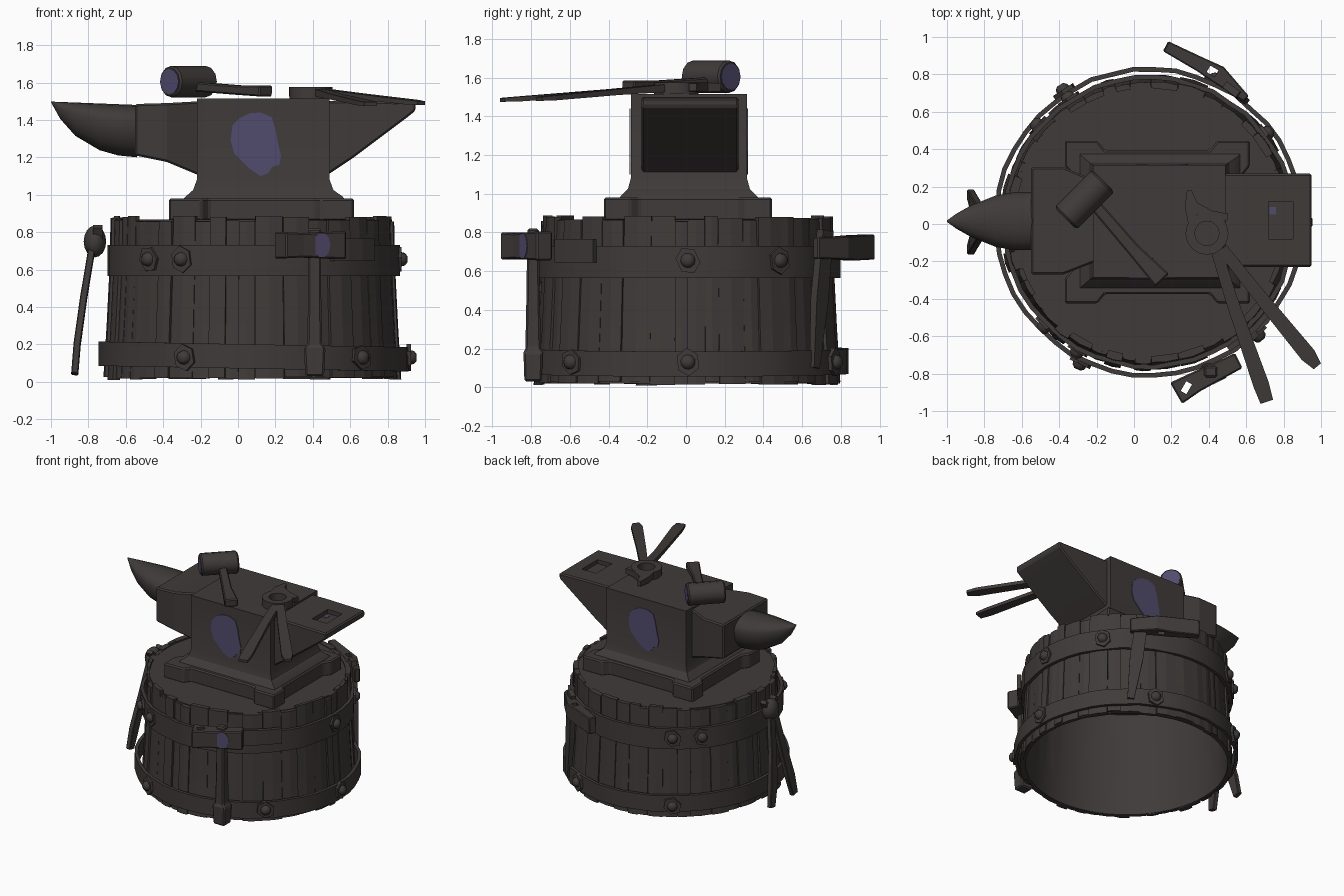
import bpy, bmesh, math, random
from math import sin, cos, pi, radians
from mathutils import Vector, Matrix

random.seed(4)
if "Cube" in bpy.data.objects:
    bpy.data.objects.remove(bpy.data.objects["Cube"])


def material(name, colour):
    m = bpy.data.materials.new(name)
    m.use_nodes = True
    m.diffuse_color = (*colour, 1)
    m.node_tree.nodes["Principled BSDF"].inputs["Base Color"].default_value = (*colour, 1)
    return m


DARK = material("dark brown", (0.05, 0.043, 0.041))
PURPLE = material("worn purple", (0.083, 0.07, 0.15))
CENTRE = Vector((0.08, 0.01, 0))


def finish(name, bm, mat=DARK, smooth=0, bevel=0):
    bmesh.ops.recalc_face_normals(bm, faces=bm.faces)
    me = bpy.data.meshes.new(name)
    bm.to_mesh(me)
    bm.free()
    me.materials.append(mat)
    ob = bpy.data.objects.new(name, me)
    bpy.context.collection.objects.link(ob)
    bpy.ops.object.select_all(action="DESELECT")
    ob.select_set(True)
    bpy.context.view_layer.objects.active = ob
    if bevel:
        mod = ob.modifiers.new("worn edges", "BEVEL")
        mod.width, mod.segments = bevel, 1
    if smooth:
        bpy.ops.object.shade_smooth_by_angle(angle=radians(smooth))
    return ob


def add_loft(bm, rings, closed=False):
    vs = [[bm.verts.new(p) for p in ring] for ring in rings]
    n = len(vs[0])
    for a, b in list(zip(vs, vs[1:])) + ([(vs[-1], vs[0])] if closed else []):
        for i in range(n):
            bm.faces.new((a[i], a[(i + 1) % n], b[(i + 1) % n], b[i]))
    if not closed:
        bm.faces.new(vs[0])
        bm.faces.new(vs[-1])


def loft(name, rings, mat=DARK, smooth=0, bevel=0, closed=False):
    bm = bmesh.new()
    add_loft(bm, rings, closed)
    return finish(name, bm, mat, smooth, bevel)


def prism(name, pts, low, high, frame=Matrix(), **kw):
    return loft(name, [[frame @ Vector((x, y, h)) for x, y in pts] for h in (low, high)], **kw)


def oval(rx, ry, n=16):
    return [(rx * cos(t), ry * sin(t)) for t in (2 * pi * i / n for i in range(n))]


def bar(name, stations, up=(0, 0, 1), **kw):
    """Rectangular bar through stations of (point, width, height)."""
    pts = [Vector(s[0]) for s in stations]
    rings = []
    for i, (_, w, h) in enumerate(stations):
        d = (pts[min(i + 1, len(pts) - 1)] - pts[max(i - 1, 0)]).normalized()
        side = d.cross(Vector(up)).normalized()
        top = side.cross(d)
        rings.append([pts[i] + side * a * w / 2 + top * b * h / 2
                      for a, b in ((-1, -1), (1, -1), (1, 1), (-1, 1))])
    return loft(name, rings, **kw)


def cut(target, location, size, angle=0):
    bpy.ops.mesh.primitive_cube_add(size=1, location=location, rotation=(0, 0, angle))
    cutter = bpy.context.object
    cutter.scale = size
    cutter.hide_render = True
    mod = target.modifiers.new("hole", "BOOLEAN")
    mod.operation, mod.object, mod.solver = "DIFFERENCE", cutter, "EXACT"
    bpy.context.view_layer.objects.active = target
    for m in list(target.modifiers):
        bpy.ops.object.modifier_apply(modifier=m.name)
    bpy.data.objects.remove(cutter)


def polar(deg, r, z):
    return CENTRE + Vector((r * cos(radians(deg)), r * sin(radians(deg)), z))


# Stump: irregular staves around a thin open-bottomed wall
bm = bmesh.new()
angle = 0
while angle < 359:
    step = min(random.uniform(5, 12), 360 - angle)
    if 360 - angle - step < 4:
        step = 360 - angle
    out, top = random.uniform(-0.01, 0.012), random.uniform(0.855, 0.887)
    rings = []
    for z, r in ((random.uniform(0.01, 0.03), 0.785), (0.3, 0.768), (0.62, 0.752), (top, 0.747)):
        rings.append([polar(angle + f * step, rr, z) for f, rr in
                      ((0.01, r - 0.03), (0.01, r + out), (0.5, r + out + 0.004), (0.99, r + out), (0.99, r - 0.03))])
    add_loft(bm, rings)
    angle += step
finish("stump_staves", bm)
loft("stump_wall", [[polar(a, r, z) for r, z in ((0.75, 0.02), (0.772, 0.02), (0.735, 0.86), (0.71, 0.86))]
                    for a in range(0, 360, 6)], smooth=30, closed=True)
circle = [polar(a, 0.725, 0).xy for a in range(0, 360, 6)]
prism("stump_top", circle, 0.85, 0.867)

# Iron bands, slightly tilted
for name, r, low, high, tilt in (("upper_band", 0.785, 0.565, 0.73, 0.0), ("lower_band", 0.83, 0.07, 0.2, -0.015)):
    rings = []
    for a in range(0, 360, 8):
        dz = tilt * cos(radians(a))
        rr = r + random.uniform(-0.006, 0.006)
        rings.append([polar(a, q, z + dz) for q, z in
                      ((rr - 0.025, low), (rr, low), (rr, high), (rr - 0.025, high))])
    loft(name, rings, smooth=30, closed=True)

# Bolts: rough washer with a domed head
BOLTS = [(a, 0.78, 0.655) for a in (0, 37, 123, 139, 225, 241)]
BOLTS += [(a, 0.83, 0.13) for a in (0, 65, 123, 244, 314)]
for i, (a, r, z) in enumerate(BOLTS):
    frame = (Matrix.Translation(polar(a, r - 0.01, z)) @ Matrix.Rotation(radians(a), 4, "Z")
             @ Matrix.Rotation(pi / 2, 4, "Y") @ Matrix.Rotation(random.random(), 4, "Z"))
    prism(f"bolt_plate_{i}", oval(0.073, 0.062, 6), 0, 0.025, frame)
    loft(f"bolt_head_{i}", [[frame @ Vector((x, y, h)) for x, y in oval(q, q, 10)]
                            for q, h in ((0.04, 0.02), (0.034, 0.042), (0.018, 0.055))], smooth=50)

# Anvil foot with raised corners and recessed sides
quarter = [(0.495, 0.3), (0.495, 0.435), (0.32, 0.435), (0.28, 0.385)]
foot = [(0.455, 0.25)] + quarter
foot += [(-x, y) for x, y in reversed(foot)]
foot += [(-x, -y) for x, y in foot]
anvil = Matrix.Translation((0.125, 0.01, 0))
prism("anvil_foot", foot, 0.86, 0.98, anvil, bevel=0.01)

# Anvil waist and block
loft("anvil_body", [[(x0, y0, z), (x1, y0, z), (x1, y1, z), (x0, y1, z)] for z, x0, x1, y0, y1 in (
    (0.96, -0.31, 0.58, -0.36, 0.39), (0.99, -0.28, 0.56, -0.335, 0.365), (1.025, -0.24, 0.51, -0.3, 0.33),
    (1.08, -0.22, 0.49, -0.285, 0.315), (1.515, -0.22, 0.49, -0.285, 0.315))], smooth=25)


def x_section(x, y0, y1, z0, z1):
    return [(x, y0, z0), (x, y1, z0), (x, y1, z1), (x, y0, z1)]


loft("anvil_step", [x_section(-0.55, -0.27, 0.305, 1.21, 1.485), x_section(-0.38, -0.27, 0.305, 1.175, 1.49),
                    x_section(-0.2, -0.2, 0.23, 1.1, 1.5)], bevel=0.01)
heel = loft("anvil_heel", [x_section(0.47, -0.23, 0.27, 1.1, 1.5), x_section(0.62, -0.23, 0.27, 1.2, 1.5),
                           x_section(0.9, -0.23, 0.27, 1.41, 1.495), x_section(0.95, -0.23, 0.27, 1.45, 1.495)], bevel=0.01)
cut(heel, (0.785, 0.02, 1.5), (0.13, 0.2, 0.07))
prism("hole_spot", [(0.725, 0.05), (0.76, 0.05), (0.76, 0.09), (0.725, 0.09)], 1.465, 1.468, mat=PURPLE)

# Horn: rounded belly, flat top, pointed tip
rings = []
for x, half, low in ((-0.54, 0.155, 1.2), (-0.64, 0.155, 1.21), (-0.74, 0.137, 1.238),
                     (-0.87, 0.085, 1.315), (-0.95, 0.04, 1.405), (-1.0, 0.004, 1.495)):
    top = 1.48 + 0.018 * (-0.54 - x) / 0.46
    mid = low + (top - low) * 0.68
    rings.append([(x, 0.015 + half * cos(t), mid + (sin(t) * (top - mid if sin(t) > 0 else mid - low)))
                  for t in (2 * pi * i / 16 for i in range(16))])
loft("anvil_horn", rings, smooth=50)

# Worn patches on both faces of the block
blob = [(-0.14, 0.02), (-0.13, 0.1), (-0.09, 0.14), (-0.04, 0.165), (0.02, 0.17), (0.08, 0.145), (0.1, 0.08),
        (0.115, 0), (0.13, -0.06), (0.12, -0.11), (0.085, -0.12), (0.06, -0.155), (0.02, -0.17), (-0.04, -0.13), (-0.12, -0.05)]
for name, x, y, turn in (("front_patch", 0.1, -0.288, 0), ("back_patch", 0.15, 0.318, pi)):
    frame = Matrix.Translation((x, y, 1.27)) @ Matrix.Rotation(turn, 4, "Z") @ Matrix.Rotation(pi / 2, 4, "X")
    prism(name, blob, -0.002, 0.003, frame, mat=PURPLE)

# Hammer lying on the anvil
head = (Matrix.Translation((-0.265, 0.13, 1.605)) @ Matrix.Rotation(pi / 4, 4, "Z")
        @ Matrix.Rotation(pi / 2, 4, "Y"))
loft("hammer_head", [[head @ Vector((x, y, h)) for x, y in oval(r, r, 12)] for h, r in
                     ((-0.14, 0.075), (-0.13, 0.084), (0.13, 0.084), (0.14, 0.075))], smooth=40)
for name, h in (("hammer_face_near", -0.143), ("hammer_face_far", 0.139)):
    prism(name, oval(0.068, 0.068, 12), h, h + 0.004, head, mat=PURPLE)
bar("hammer_handle", [((-0.25, 0.15, 1.58), 0.06, 0.05), ((0.0, -0.14, 1.56), 0.07, 0.05),
                      ((0.15, -0.3, 1.555), 0.1, 0.06)], bevel=0.008)

# Tongs lying on the anvil: ring joint, jaws and two long arms
rings = []
for i in range(16):
    t = 2 * pi * i / 16
    rings.append([(0.39 + r * cos(t), -0.05 + r * sin(t), z) for r, z in
                  ((0.065, 1.515), (0.115, 1.515), (0.115, 1.575), (0.065, 1.575))])
loft("tongs_joint", rings, smooth=40, closed=True)
bar("tongs_jaw_left", [((0.305, 0.0, 1.55), 0.03, 0.05), ((0.31, 0.09, 1.55), 0.075, 0.05), ((0.295, 0.18, 1.55), 0.025, 0.04)])
bar("tongs_jaw_right", [((0.32, 0.09, 1.55), 0.06, 0.05), ((0.41, 0.045, 1.55), 0.055, 0.05), ((0.5, 0.035, 1.55), 0.04, 0.04)])
bar("tongs_arm_left", [((0.44, -0.14, 1.545), 0.06, 0.04), ((0.52, -0.4, 1.525), 0.065, 0.03),
                       ((0.68, -0.86, 1.49), 0.085, 0.025), ((0.71, -0.95, 1.485), 0.07, 0.02)])
bar("tongs_arm_right", [((0.47, -0.13, 1.545), 0.06, 0.04), ((0.66, -0.37, 1.525), 0.07, 0.03),
                        ((0.93, -0.7, 1.495), 0.085, 0.025), ((0.98, -0.76, 1.49), 0.05, 0.02)])

# Hammer hung on the front
front = bar("hung_hammer_head", [((0.225, -0.905, 0.73), 0.13, 0.14), ((0.33, -0.845, 0.73), 0.11, 0.13),
                                 ((0.56, -0.73, 0.73), 0.09, 0.15)], bevel=0.008)
cut(front, (0.28, -0.875, 0.73), (0.06, 0.035, 0.3), radians(60))
bar("hung_hammer_handle", [((0.41, -0.79, 0.82), 0.07, 0.06), ((0.41, -0.79, 0.45), 0.07, 0.07),
                           ((0.41, -0.79, 0.2), 0.08, 0.08), ((0.41, -0.79, 0.18), 0.115, 0.1),
                           ((0.41, -0.79, 0.03), 0.1, 0.09)], up=(0, 1, 0), bevel=0.01)
patch = (Matrix.Translation((0.445, -0.842, 0.73)) @ Matrix.Rotation(radians(26), 4, "Z")
         @ Matrix.Rotation(pi / 2, 4, "X"))
prism("hung_hammer_patch", oval(0.053, 0.068, 10), -0.003, 0.004, patch, mat=PURPLE)
bar("front_strap", [(polar(a, 0.8, 0.705), 0.03, 0.12) for a in (302, 309, 316, 323)])

# Bracket and hanging blade at the back
back = bar("back_bracket", [((0.17, 0.95, 0.725), 0.06, 0.13), ((0.36, 0.85, 0.72), 0.08, 0.13),
                            ((0.45, 0.8, 0.72), 0.1, 0.12), ((0.6, 0.67, 0.72), 0.04, 0.11)], bevel=0.006)
cut(back, (0.42, 0.817, 0.72), (0.05, 0.04, 0.3), radians(-30))
bar("back_blade", [((0.52, 0.72, 0.81), 0.09, 0.04), ((0.555, 0.69, 0.45), 0.1, 0.04),
                   ((0.59, 0.665, 0.1), 0.05, 0.03)], up=(0.6, 0.8, 0))

# Tongs hung beside the stump under the horn
bpy.ops.mesh.primitive_uv_sphere_add(segments=12, ring_count=8, radius=1, location=(-0.765, 0.01, 0.75))
joint = bpy.context.object
joint.name = "hung_tongs_joint"
joint.scale = (0.06, 0.075, 0.085)
joint.data.materials.append(DARK)
bpy.ops.object.shade_smooth_by_angle(angle=radians(50))
for side, name in ((-1, "front"), (1, "back")):
    bar(f"hung_tongs_{name}_jaw", [((-0.75, 0.01 + side * y, z), w, 0.05) for y, z, w in
                                   ((0.02, 0.76, 0.05), (0.07, 0.83, 0.03))], up=(1, 0, 0))
    bar(f"hung_tongs_{name}_arm", [((x, 0.01 + side * y, z), w, 0.038) for x, y, z, w in (
        (-0.78, 0.02, 0.72, 0.06), (-0.825, 0.06, 0.45, 0.07), (-0.86, 0.11, 0.2, 0.085), (-0.873, 0.145, 0.04, 0.06))],
        up=(1, 0, 0), bevel=0.005)
